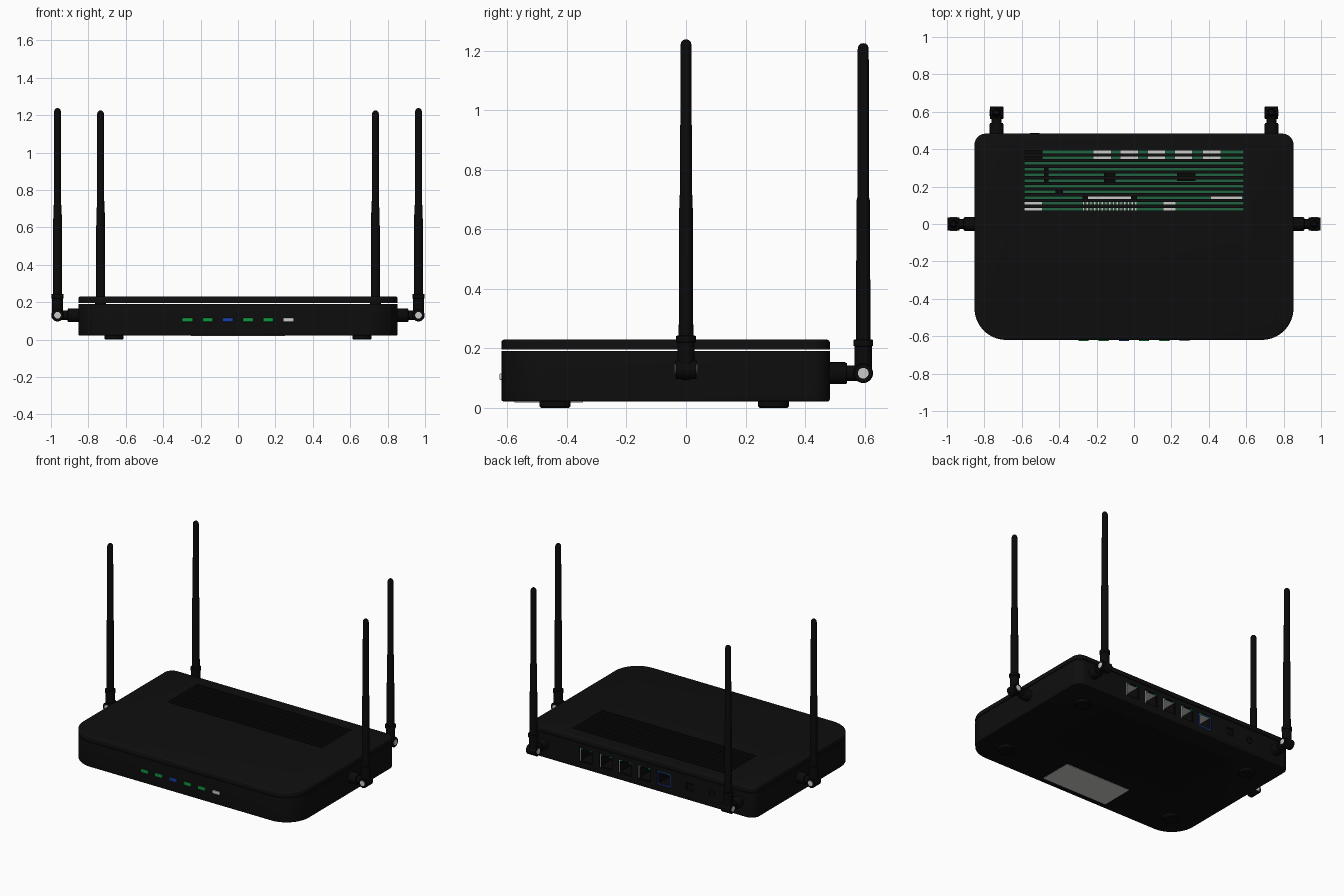
import bpy, bmesh, math
from mathutils import Matrix, Vector

if "Cube" in bpy.data.objects:
    bpy.data.objects.remove(bpy.data.objects["Cube"], do_unlink=True)


def material(name, r, g, b):
    m = bpy.data.materials.new(name)
    m.use_nodes = True
    m.diffuse_color = (r, g, b, 1)
    bsdf = m.node_tree.nodes["Principled BSDF"]
    bsdf.inputs["Base Color"].default_value = (r, g, b, 1)
    bsdf.inputs["Roughness"].default_value = 0.6
    return m


BLACK = material("soft black plastic", .0045, .0045, .0045)
RUBBER = material("deep black rubber", .003, .003, .003)
METAL = material("light grey", .6, .6, .58)
GREEN = material("lamp green", .005, .32, .05)
BLUE = material("blue", .01, .05, .4)
BOARD = material("board green", .015, .13, .055)
made = []


def finish(name, bm, *mats):
    bmesh.ops.recalc_face_normals(bm, faces=bm.faces)
    mesh = bpy.data.meshes.new(name)
    bm.to_mesh(mesh)
    bm.free()
    for m in mats:
        mesh.materials.append(m)
    ob = bpy.data.objects.new(name, mesh)
    bpy.context.scene.collection.objects.link(ob)
    made.append(ob)
    return ob


def boxes(name, items, mat):
    """One object from (centre, size) boxes."""
    bm = bmesh.new()
    for c, s in items:
        bmesh.ops.create_cube(bm, size=1, matrix=Matrix.Translation(c) @ Matrix.Diagonal((*s, 1)))
    return finish(name, bm, mat)


def lathe(name, profile, mat, place=Matrix()):
    """Turn (radius, height) points around z."""
    bm = bmesh.new()
    vs = [bm.verts.new((r, 0, z)) for r, z in profile]
    es = [bm.edges.new(p) for p in zip(vs, vs[1:])]
    bmesh.ops.spin(bm, geom=vs + es, cent=(0, 0, 0), axis=(0, 0, 1),
                   angle=math.tau, steps=24, use_duplicate=False)
    bmesh.ops.remove_doubles(bm, verts=bm.verts, dist=1e-5)
    bm.transform(place)
    return finish(name, bm, mat)


def case_slab(name, inset, z0, z1, mat):
    """Plan of the case: wide front corners, tight back corners."""
    x, yf, yb = .853 - inset, -.62 + inset, .483 - inset
    bm = bmesh.new()
    pts = []
    corners = [(x, yf, .17, -90), (x, yb, .06, 0), (-x, yb, .06, 90), (-x, yf, .17, 180)]
    for cx, cy, rad, start in corners:
        rad -= inset
        ox, oy = cx - math.copysign(rad, cx), cy - math.copysign(rad, cy)
        for i in range(11):
            a = math.radians(start + 9 * i)
            pts.append(bm.verts.new((ox + rad * math.cos(a), oy + rad * math.sin(a), z0)))
    face = bm.faces.new(pts)
    top = bmesh.ops.extrude_face_region(bm, geom=[face])["geom"]
    bmesh.ops.translate(bm, vec=(0, 0, z1 - z0), verts=[v for v in top if isinstance(v, bmesh.types.BMVert)])
    return finish(name, bm, mat)


def apply(ob, mod):
    bpy.context.view_layer.objects.active = ob
    bpy.ops.object.modifier_apply(modifier=mod.name)


def cut(ob, cutter):
    mod = ob.modifiers.new("cut", "BOOLEAN")
    mod.operation, mod.solver, mod.object = "DIFFERENCE", "EXACT", cutter
    apply(ob, mod)
    made.remove(cutter)
    bpy.data.objects.remove(cutter, do_unlink=True)


def round_edges(ob, width):
    mod = ob.modifiers.new("round", "BEVEL")
    mod.width, mod.segments, mod.limit_method, mod.angle_limit = width, 3, "ANGLE", math.radians(60)
    apply(ob, mod)


# lid with vent slots, floating a hair above the base
lid = case_slab("lid", 0, .1965, .23, BLACK)
bm = bmesh.new()
bm.from_mesh(lid.data)
rim = [e for e in bm.edges if all(v.co.z > .22 for v in e.verts)]
bmesh.ops.bevel(bm, geom=rim, offset=.01, segments=3, profile=.5, affect="EDGES")
bm.to_mesh(lid.data)
bm.free()
cut(lid, boxes("slot_cutter", [((0, .08 + .0305 * i, .21), (1.17, .0135, .1)) for i in range(11)], BLACK))

# base tray with port openings and grooved underside
PORTS = [-.17, -.025, .12, .265, .415]
PORT_Z = .115
base = case_slab("base", 0, .022, .1915, BLACK)
bm = bmesh.new()
bm.from_mesh(base.data)
rim = [e for e in bm.edges if all(v.co.z < .03 for v in e.verts)]
bmesh.ops.bevel(bm, geom=rim, offset=.008, segments=3, profile=.5, affect="EDGES")
bm.to_mesh(base.data)
bm.free()
cut(base, case_slab("hollow_cutter", .025, .045, .3, BLACK))
holes = [((x, .47, PORT_Z), (.1, .08, .095)) for x in PORTS]
holes += [((-.37, .47, PORT_Z), (.06, .08, .05))]
holes += [((0, -.2 + .04 * i, .022), (1.0, .012, .016)) for i in range(14)]
cut(base, boxes("opening_cutter", holes, BLACK))

# circuit board and its components
boxes("circuit_board", [((0, .06, .055), (1.5, .78, .01))], BOARD)
boxes("chips", [((-.54, .37, .075), (.1, .05, .03)), ((-.13, .25, .075), (.06, .06, .03)),
                ((.28, .25, .075), (.1, .04, .03)), ((-.4, .17, .07), (.04, .03, .02)),
                ((-.26, .14, .07), (.03, .04, .02)), ((0, .14, .07), (.03, .04, .02)),
                ((-.47, .26, .07), (.025, .1, .02))], RUBBER)
boxes("shield_cans", [((-.13, .14, .07), (.24, .025, .02)), ((.495, .14, .07), (.17, .03, .02)),
                      ((-.54, .09, .07), (.1, .06, .02)), ((.19, .095, .07), (.07, .05, .02))], METAL)
boxes("heat_sink_fins", [((-.27 + .02 * i, .095, .075), (.012, .05, .03)) for i in range(15)], METAL)

# network jacks: metal shells with a socket pushed in from the back
for n, x in enumerate(PORTS):
    frame = BLUE if n == 0 else RUBBER
    bm = bmesh.new()
    bmesh.ops.create_cube(bm, size=1, matrix=Matrix.Translation((x, .41, PORT_Z)) @ Matrix.Diagonal((.098, .14, .093, 1)))
    mouth = next(f for f in bm.faces if f.normal.y > .9)
    ring = bmesh.ops.inset_region(bm, faces=[mouth], thickness=.012)["faces"]
    for f in ring:
        f.material_index = 1
        if n and f.calc_center_median().x > x + .03:
            f.material_index = 0
    old = set(bm.faces)
    out = bmesh.ops.extrude_discrete_faces(bm, faces=[mouth])["faces"][0]
    bmesh.ops.translate(bm, vec=(0, -.1, 0), verts=out.verts)
    for f in bm.faces:
        if f not in old:
            f.material_index = 0 if f.calc_center_median().z > PORT_Z + .02 else 2
    out.material_index = 2
    finish("network_jack", bm, METAL, frame, RUBBER)
    boxes("jack_lamps", [((x + s * .034, .481, PORT_Z + .0405), (.014, .004, .008)) for s in (-1, 1)], GREEN)

# power socket and push button
back = Matrix.Rotation(-math.pi / 2, 4, "X")
lathe("power_socket", [(.012, -.02), (.012, .004), (.026, .004), (.026, -.02)], RUBBER,
      Matrix.Translation((-.53, .483, PORT_Z)) @ back)
boxes("push_button", [((-.37, .465, PORT_Z), (.052, .03, .042))], RUBBER)

# status lamps along the front
for i, m in enumerate([GREEN, GREEN, BLUE, GREEN, GREEN, METAL]):
    lamp = boxes("status_lamp", [((-.27 + .108 * i, -.618, .105), (.055, .016, .022))], m)
    round_edges(lamp, .004)

# underside label and feet
boxes("label", [((0, -.46, .0215), (.5, .23, .004))], METAL)
for x in (-.663, .663):
    for y in (-.44, .293):
        lathe("foot", [(0, 0), (.046, 0), (.052, .006), (.052, .026), (0, .026)], RUBBER,
              Matrix.Translation((x, y, 0)))


def antenna(x, y, z, turn):
    """Connector leaves the case along local +y, the rod stands on the hinge."""
    m = Matrix.Translation((x, y, z)) @ Matrix.Rotation(math.radians(turn), 4, "Z")
    pivot = m @ Matrix.Translation((0, .112, 0))
    across = pivot @ Matrix.Rotation(math.pi / 2, 4, "Y")
    lathe("antenna_connector", [(0, -.01), (.037, -.01), (.037, .05), (.034, .057), (.026, .058),
                                (.026, .1), (0, .1)], RUBBER, m @ back)
    lathe("antenna_hinge", [(0, -.036), (.03, -.036), (.033, -.033), (.033, .033), (.03, .036),
                            (0, .036)], RUBBER, across)
    lathe("antenna_pin", [(0, -.038), (.018, -.038), (.018, .038), (0, .038)], METAL, across)
    lathe("antenna_rod", [(0, 0), (.029, 0), (.029, .09), (.033, .092), (.033, .112), (.0245, .114),
                          (.0225, .58), (.02, .59), (.0185, 1.088), (.016, 1.099), (.01, 1.106),
                          (0, 1.108)], RUBBER, pivot)


for s in (-1, 1):
    antenna(s * .853, 0, .13, -90 * s)
    antenna(s * .735, .483, .117, 0)

# smooth curved surfaces, crisp edges
bpy.ops.object.select_all(action="DESELECT")
for ob in made:
    ob.select_set(True)
bpy.context.view_layer.objects.active = lid
bpy.ops.object.shade_smooth_by_angle(angle=math.radians(35))
